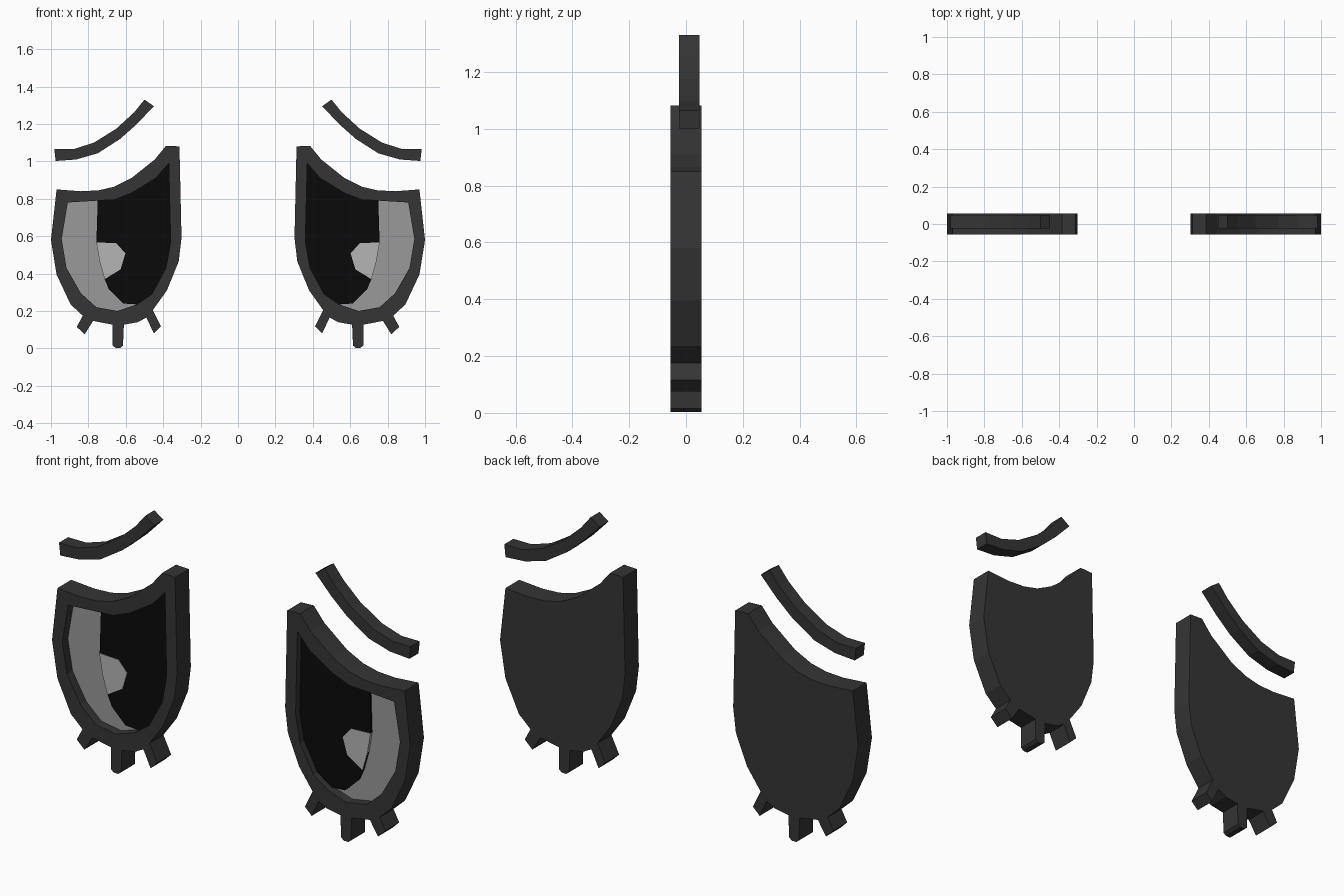
import bpy, bmesh

if "Cube" in bpy.data.objects:
    bpy.data.objects.remove(bpy.data.objects["Cube"])

FRONT, BACK, FLOOR = -0.055, 0.055, -0.01


def material(name, v):
    m = bpy.data.materials.new(name)
    m.diffuse_color = (v, v, v, 1)
    m.use_nodes = True
    m.node_tree.nodes["Principled BSDF"].inputs["Base Color"].default_value = m.diffuse_color
    return m


DARK = material("dark_grey", 0.035)
BLACK = material("black", 0.003)
GREY = material("mid_grey", 0.32)
LIGHT = material("light_grey", 0.46)


def loop(bm, pts, y):
    return [bm.verts.new((x, y, z)) for x, z in pts]


def walls(bm, a, b):
    for i in range(len(a)):
        j = (i + 1) % len(a)
        bm.faces.new((a[i], a[j], b[j], b[i]))


def finish(bm, name, mat):
    """Store the mesh and mirror it to the other side."""
    bmesh.ops.recalc_face_normals(bm, faces=bm.faces)
    me = bpy.data.meshes.new(name)
    bm.to_mesh(me)
    bm.free()
    me.materials.append(mat)
    ob = bpy.data.objects.new(name, me)
    bpy.context.collection.objects.link(ob)
    mod = ob.modifiers.new("Mirror", 'MIRROR')
    mod.use_axis[0] = True
    mod.use_mirror_merge = False
    return ob


def prism(name, pts, y0, y1, mat):
    bm = bmesh.new()
    a, b = loop(bm, pts, y0), loop(bm, pts, y1)
    bm.faces.new(a)
    bm.faces.new(b)
    walls(bm, a, b)
    return finish(bm, name, mat)


# Rim outline, lashes included along the bottom
outer = [(.313, 1.08), (.385, 1.083), (.445, 1.01), (.57, .91), (.66, .865),
         (.745, .845), (.84, .84), (.97, .85), (1.0, .58), (.97, .395),
         (.895, .235), (.83, .175), (.862, .115), (.82, .075), (.775, .147),
         (.672, .127), (.67, .015), (.655, .003), (.63, .003), (.615, .015),
         (.61, .127), (.535, .14), (.49, .165), (.45, .08), (.412, .117),
         (.455, .205), (.38, .31), (.317, .465), (.302, .59)]

# Opening: top and outer side, then bottom and nose side
open_outer = [(.75, .79), (.91, .78), (.943, .585), (.917, .43), (.84, .295),
              (.757, .22), (.645, .2)]
open_nose = [(.54, .235), (.46, .29), (.385, .43), (.36, .57), (.37, .99),
             (.44, .91), (.57, .83), (.66, .795)]
inner = open_outer + open_nose

# Eye rim with closed back and recessed front
bm = bmesh.new()
of, ob_ = loop(bm, outer, FRONT), loop(bm, outer, BACK)
nf, nb = loop(bm, inner, FRONT), loop(bm, inner, FLOOR)
walls(bm, of, ob_)
walls(bm, nf, nb)
bm.faces.new(ob_)
edges = [bm.edges.get((l[i - 1], l[i])) for l in (of, nf) for i in range(len(l))]
bmesh.ops.triangle_fill(bm, use_beauty=True, edges=edges, normal=(0, -1, 0))
finish(bm, "eye_rim", DARK)

# Eye white forms the floor of the recess
bm = bmesh.new()
bm.faces.new(loop(bm, inner, FLOOR))
white = finish(bm, "eye_white", GREY)

# Pupil and highlight
pupil_edge = [(.75, .79), (.757, .57), (.74, .465), (.713, .37), (.69, .315),
              (.613, .24)]
prism("pupil", pupil_edge + open_nose, FLOOR, -.022, BLACK)
glint = [(.757, .567), (.65, .562), (.602, .508), (.628, .422), (.713, .37),
         (.74, .465)]
prism("highlight", glint, FLOOR, -.025, LIGHT)

# Eyebrow
brow = [(.5, 1.33), (.555, 1.262), (.65, 1.175), (.77, 1.1), (.88, 1.065),
        (.982, 1.065), (.975, 1.002), (.865, 1.01), (.75, 1.043),
        (.63, 1.12), (.54, 1.2), (.45, 1.295)]
prism("eyebrow", brow, -.025, .047, DARK)
